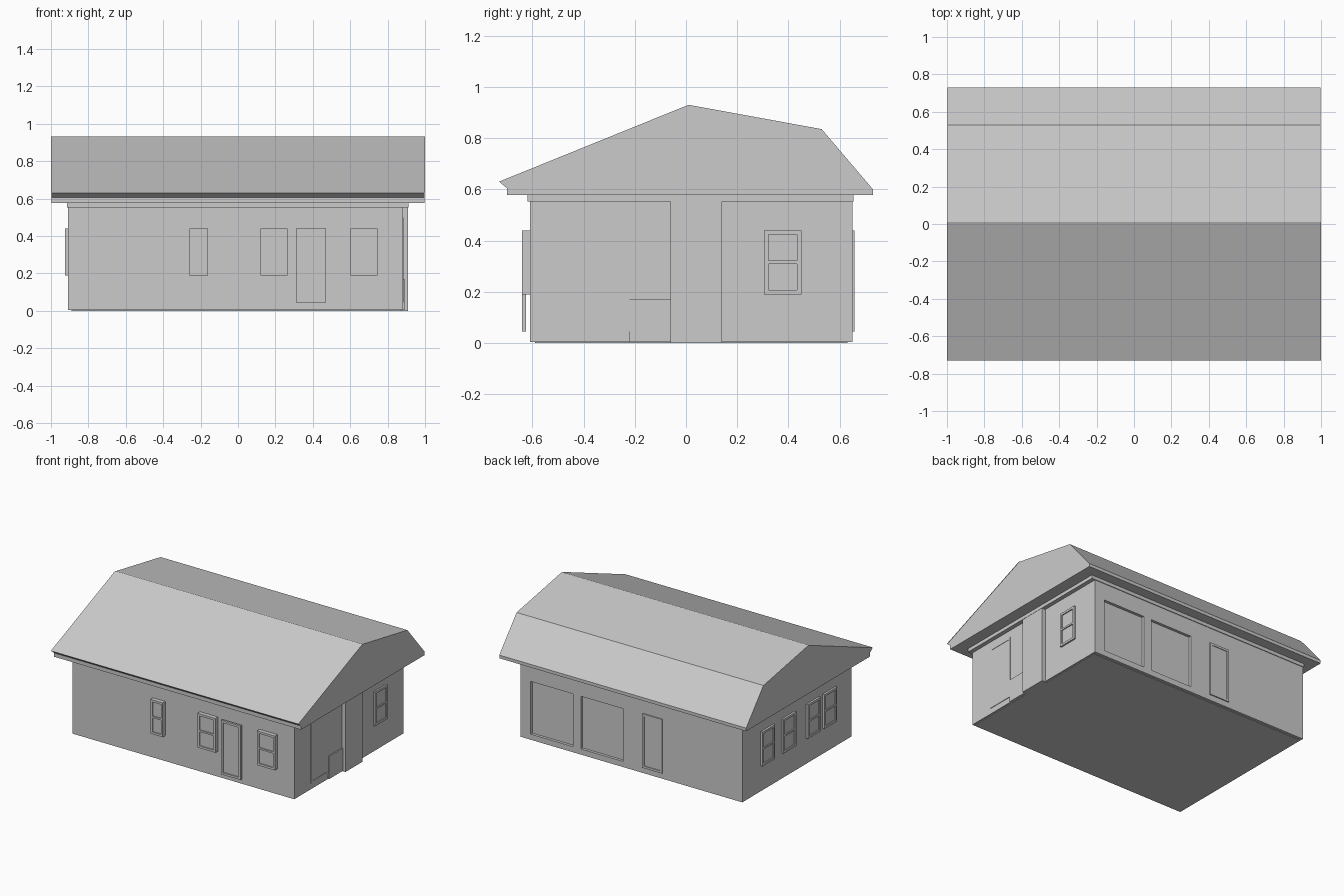
import bpy, bmesh
from math import radians
from mathutils import Matrix

if "Cube" in bpy.data.objects:
    bpy.data.objects.remove(bpy.data.objects["Cube"])


def finish(name, bm):
    bmesh.ops.recalc_face_normals(bm, faces=bm.faces)
    me = bpy.data.meshes.new(name)
    bm.to_mesh(me)
    bm.free()
    ob = bpy.data.objects.new(name, me)
    bpy.context.collection.objects.link(ob)
    return ob


def add_box(bm, x0, x1, y0, y1, z0, z1):
    m = Matrix.Translation(((x0 + x1) / 2, (y0 + y1) / 2, (z0 + z1) / 2)) @ \
        Matrix.Diagonal((x1 - x0, y1 - y0, z1 - z0, 1))
    bmesh.ops.create_cube(bm, size=1, matrix=m)


def box(name, *b):
    bm = bmesh.new()
    add_box(bm, *b)
    return finish(name, bm)


def framed(name, angle, wall, c, w, z0, z1, out, back=0.0, bar=None, f=0.016):
    """Framed opening on a wall: c is the centre along the wall seen from
    outside, wall its distance from the origin, out the projection."""
    bm = bmesh.new()
    a, b = c - w / 2, c + w / 2
    d0, d1 = -(wall + out), -(wall + back)
    add_box(bm, a, a + f, d0, d1, z0, z1)
    add_box(bm, b - f, b, d0, d1, z0, z1)
    add_box(bm, a + f, b - f, d0, d1, z0, z0 + f)
    add_box(bm, a + f, b - f, d0, d1, z1 - f, z1)
    if bar:
        add_box(bm, a + f, b - f, d0, d1, bar - 0.006, bar + 0.006)
    # pane or panel set back in the frame
    add_box(bm, a + f, b - f, d0 + min(0.008, (out - back) * 0.6), d1, z0 + f, z1 - f)
    bm.transform(Matrix.Rotation(radians(angle), 4, 'Z'))
    return finish(name, bm)


FRONT, RIGHT, BACK, LEFT = (0, 0.61), (90, 0.882), (180, 0.65), (-90, 0.91)

# Walls with two recessed garage doors at the back
walls = box("walls", -0.91, 0.882, -0.61, 0.65, 0.004, 0.58)
for x in (0.63, 0.225):
    cutter = box("garage_cutter", x - 0.17, x + 0.17, 0.63, 0.75, 0.045, 0.43)
    cutter.hide_render = True
    mod = walls.modifiers.new("garage_recess", 'BOOLEAN')
    mod.object, mod.operation, mod.solver = cutter, 'DIFFERENCE', 'EXACT'
    bpy.context.view_layer.objects.active = walls
    bpy.ops.object.modifier_apply(modifier=mod.name)
    bpy.data.objects.remove(cutter)

# Floor slab and trim under the eaves
box("floor_slab", -0.89, 0.87, -0.59, 0.63, 0, 0.02)
box("eave_trim", -0.915, 0.912, -0.62, 0.655, 0.552, 0.582)

# Chimney breast and low box on the right wall
box("chimney_breast", 0.80, 0.91, -0.06, 0.14, 0, 0.56)
box("low_box", 0.85, 0.89, -0.22, -0.06, 0.004, 0.17)

# Roof: gable profile extruded along x
profile = [(-0.70, 0.577), (0.73, 0.577), (0.73, 0.60), (0.53, 0.835),
           (0.01, 0.93), (-0.73, 0.63), (-0.70, 0.605)]
bm = bmesh.new()
face = bm.faces.new([bm.verts.new((-0.997, y, z)) for y, z in profile])
ext = bmesh.ops.extrude_face_region(bm, geom=[face])
bmesh.ops.translate(bm, vec=(1.995, 0, 0),
                    verts=[v for v in ext["geom"] if isinstance(v, bmesh.types.BMVert)])
finish("roof", bm)
# Front roof sheet reaches a touch further sideways
bm = bmesh.new()
bm.faces.new([bm.verts.new(p) for p in
              ((-1, -0.73, 0.632), (1, -0.73, 0.632), (1, 0.01, 0.932), (-1, 0.01, 0.932))])
finish("front_roof_sheet", bm)

# Windows
for c, w in ((-0.21, 0.10), (0.193, 0.145), (0.673, 0.145)):
    framed("front_window", *FRONT, c, w, 0.19, 0.44, 0.03, bar=0.315)
framed("right_window", *RIGHT, 0.378, 0.145, 0.19, 0.44, 0.012, bar=0.315)
for y in (0.365, 0.12, -0.16, -0.35):
    framed("left_window", *LEFT, -y, 0.147, 0.19, 0.44, 0.015, bar=0.315)

# Doors
framed("front_door", *FRONT, 0.39, 0.16, 0.045, 0.44, 0.03, back=0.014)
framed("back_door", *BACK, 0.187, 0.16, 0.045, 0.44, 0.008)
framed("side_door", *RIGHT, -0.32, 0.20, 0.045, 0.50, 0.004)
